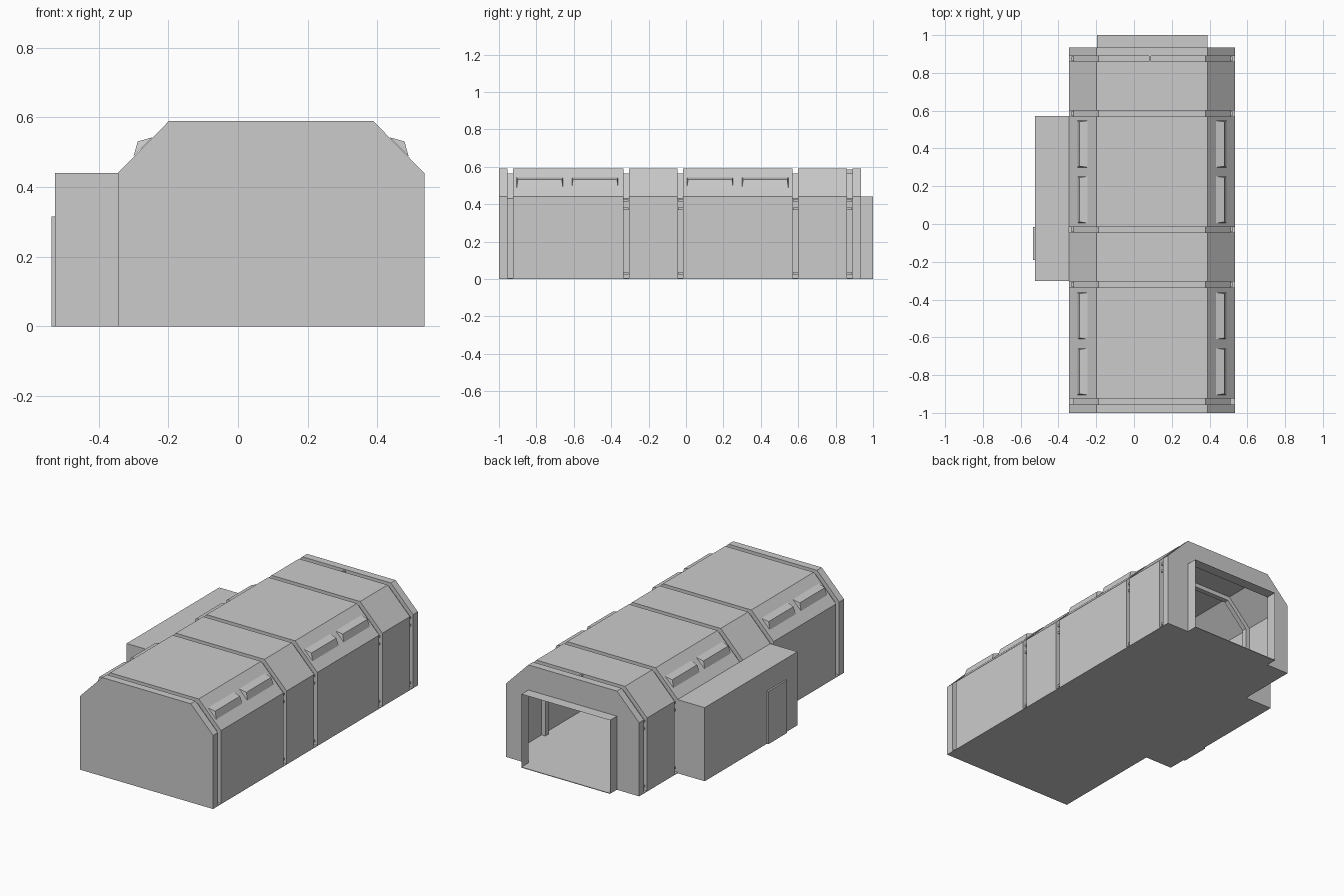
import bpy

cube = bpy.data.objects.get("Cube")
if cube:
    bpy.data.objects.remove(cube, do_unlink=True)

GREY = (0.6, 0.6, 0.6, 1.0)
grey = bpy.data.materials.new("plain grey")
grey.use_nodes = True
grey.diffuse_color = GREY
grey.node_tree.nodes["Principled BSDF"].inputs["Base Color"].default_value = GREY

MID, HALF, WALL, ROOF_HALF, ROOF = 0.095, 0.44, 0.44, 0.293, 0.59
FRONT, BACK = -1.0, 0.935
GROOVES = [-0.94, -0.32, -0.03, 0.585, 0.875]
GROOVE_WIDTH, GROOVE_DEPTH = 0.03, 0.025


def make(name, verts, faces):
    mesh = bpy.data.meshes.new(name)
    mesh.from_pydata(verts, [], faces)
    mesh.materials.append(grey)
    obj = bpy.data.objects.new(name, mesh)
    bpy.context.collection.objects.link(obj)
    return obj


def loft(name, rings, closed=False):
    """Skin equal-sized rings; closed rings also get end caps."""
    n = len(rings[0])
    verts = [p for ring in rings for p in ring]
    faces = []
    for r in range(len(rings) - 1):
        for i in range(n if closed else n - 1):
            j = (i + 1) % n
            a, b = r * n, (r + 1) * n
            faces.append((a + i, a + j, b + j, b + i))
    if closed:
        faces.append(tuple(reversed(range(n))))
        faces.append(tuple(range(len(verts) - n, len(verts))))
    return make(name, verts, faces)


def box(name, x0, x1, y0, y1, z0, z1):
    ring = [(x0, y0), (x1, y0), (x1, y1), (x0, y1)]
    return loft(name, [[(x, y, z) for x, y in ring] for z in (z0, z1)], True)


def section(y, inset=0.0):
    """Open hull outline from the left wall foot over the roof."""
    k = inset * 0.414
    half = [(HALF - inset, 0), (HALF - inset, WALL - k), (ROOF_HALF - k, ROOF - inset)]
    left = [(MID + x, y, z) for x, z in half]
    right = [(MID - x, y, z) for x, z in reversed(half)]
    return left + right


# Hull skin with recessed bands, which read as ribs on the inside
rings = [section(FRONT)]
for g in GROOVES:
    a, b = g - GROOVE_WIDTH / 2, g + GROOVE_WIDTH / 2
    rings += [section(a), section(a, GROOVE_DEPTH), section(b, GROOVE_DEPTH), section(b)]
rings.append(section(BACK))
# Winding runs front to back, so reverse each outline to face outward
loft("hull_skin", [list(reversed(r)) for r in rings])
make("front_wall", section(FRONT), [tuple(reversed(range(6)))])

# Back wall with a doorway and a thin projecting door frame
DX0, DX1, DZ = -0.197, 0.388, 0.44
door = [(DX0, 0), (DX0, DZ), (DX1, DZ), (DX1, 0)]
outer = section(BACK)
make("back_wall", outer + [(x, BACK, z) for x, z in door], [
    (0, 1, 8, 9), (1, 2, 8), (2, 3, 7, 8), (3, 4, 7), (4, 5, 6, 7)])
loft("door_frame", [[(x, y, z) for x, z in door] for y in (BACK, 1.0)])

# Floors
box("hull_floor", MID - HALF, MID + HALF, FRONT, BACK, 0, 0.004)
box("door_sill", DX0, DX1, BACK, 1.0, 0, 0.004)

# Side annex and its door
box("annex", -0.525, MID - HALF, -0.303, 0.573, 0, WALL)
box("annex_door", -0.535, -0.525, -0.19, -0.015, 0, 0.315)

# Wedge-shaped roof lights on both slopes
for side, word in ((1, "left"), (-1, "right")):
    for i, y0 in enumerate((-0.905, -0.66 + 0.05, 0.005, 0.30)):
        y1 = y0 + 0.247
        wedge = [(0.34, 0.543, 0), (0.383, 0.531, 0.006), (0.395, 0.488, 0)]
        if side < 0:
            wedge.reverse()
        ends = [[(MID + side * x, y0 + t, z) for x, z, t in wedge],
                [(MID + side * x, y1 - t, z) for x, z, t in wedge]]
        loft(f"roof_light_{word}_{i + 1}", ends, True)

# Small clips set in the bands
for side, word in ((1, "left"), (-1, "right")):
    for i, g in enumerate(GROOVES[1:]):
        for j, z in enumerate((0.03, 0.375, 0.42)):
            xs = sorted(MID + side * (HALF - d) for d in (GROOVE_DEPTH, 0.013))
            box(f"band_clip_{word}_{i + 1}_{j + 1}", *xs,
                g - 0.013, g + 0.013, z - 0.006, z + 0.006)
box("roof_clip", 0.08, 0.09, 0.861, 0.889, ROOF - GROOVE_DEPTH, ROOF - 0.004)
